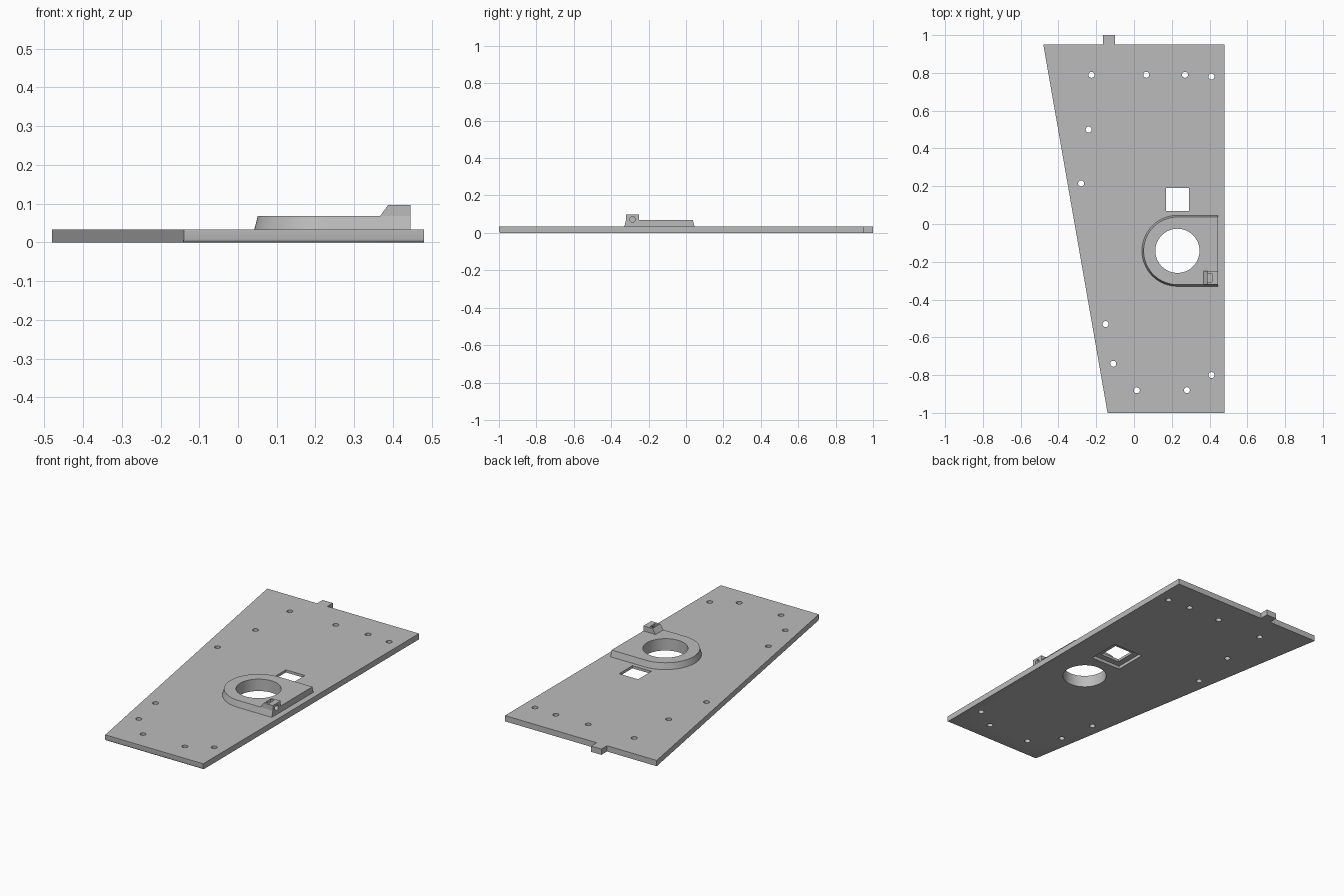
import bpy, bmesh, math
from mathutils import Matrix

default = bpy.data.objects.get("Cube")
if default:
    bpy.data.objects.remove(default, do_unlink=True)

grey = bpy.data.materials.new("plain grey")
grey.use_nodes = True
grey.diffuse_color = (0.5, 0.5, 0.5, 1)
grey.node_tree.nodes["Principled BSDF"].inputs["Base Color"].default_value = grey.diffuse_color

PLATE_TOP, BOSS_TOP, LATCH_TOP = 0.033, 0.068, 0.097
BORE = (0.23, -0.142)


def make_object(name, bm):
    bmesh.ops.recalc_face_normals(bm, faces=bm.faces)
    mesh = bpy.data.meshes.new(name)
    bm.to_mesh(mesh)
    bm.free()
    mesh.materials.append(grey)
    obj = bpy.data.objects.new(name, mesh)
    bpy.context.collection.objects.link(obj)
    return obj


def loft(bm, lower, upper):
    """Closed solid between two matching rings of points."""
    a = [bm.verts.new(p) for p in lower]
    b = [bm.verts.new(p) for p in upper]
    bm.faces.new(a)
    bm.faces.new(b)
    for i in range(len(a)):
        j = (i + 1) % len(a)
        bm.faces.new((a[i], a[j], b[j], b[i]))


def prism(bm, outline, z0, z1):
    loft(bm, [(x, y, z0) for x, y in outline], [(x, y, z1) for x, y in outline])


def box(bm, x0, x1, y0, y1, z0, z1):
    prism(bm, [(x0, y0), (x1, y0), (x1, y1), (x0, y1)], z0, z1)


def cylinder(bm, centre, radius, depth, sides, turn=None):
    matrix = Matrix.Translation(centre) @ (turn or Matrix())
    bmesh.ops.create_cone(bm, cap_ends=True, segments=sides, radius1=radius,
                          radius2=radius, depth=depth, matrix=matrix)


def cut(obj, cutter):
    """Apply a boolean difference, then discard the cutter."""
    cutter.hide_render = True
    mod = obj.modifiers.new("cut", "BOOLEAN")
    mod.operation, mod.solver, mod.object = "DIFFERENCE", "EXACT", cutter
    bpy.context.view_layer.update()
    graph = bpy.context.evaluated_depsgraph_get()
    mesh = bpy.data.meshes.new_from_object(obj.evaluated_get(graph))
    obj.modifiers.clear()
    obj.data = mesh
    bpy.data.objects.remove(cutter, do_unlink=True)


# Tapered plate with the rear tab in its outline
bm = bmesh.new()
prism(bm, [(-0.14, -1), (0.48, -1), (0.48, 0.95), (-0.1, 0.95), (-0.1, 1),
           (-0.165, 1), (-0.165, 0.95), (-0.48, 0.95)], 0, PLATE_TOP)
front_edge = [e for e in bm.edges
              if all(v.co.y < -0.99 and v.co.z < 0.01 for v in e.verts)]
bmesh.ops.bevel(bm, geom=front_edge, offset=0.008, segments=3,
                profile=0.5, affect="EDGES")
plate = make_object("base_plate", bm)

# Screw holes and main bore
bm = bmesh.new()
holes = [(-0.225, 0.79), (0.065, 0.79), (0.27, 0.79), (0.41, 0.78),
         (-0.24, 0.5), (-0.28, 0.215), (-0.15, -0.53), (-0.11, -0.74),
         (0.015, -0.88), (0.28, -0.88), (0.41, -0.8)]
for x, y in holes:
    cylinder(bm, (x, y, 0), 0.016, 0.2, 24)
cylinder(bm, (*BORE, 0), 0.117, 0.2, 64)
cut(plate, make_object("hole_cutter", bm))

# Square window with a wider recess underneath
bm = bmesh.new()
box(bm, 0.17, 0.29, 0.07, 0.19, -0.1, 0.1)
cut(plate, make_object("window_cutter", bm))
bm = bmesh.new()
box(bm, 0.135, 0.325, 0.035, 0.225, -0.1, 0.018)
cut(plate, make_object("recess_cutter", bm))


# Raised D-shaped boss with drafted sides
def d_ring(radius, z):
    arc = [math.pi / 2 + math.pi * i / 40 for i in range(41)]
    ring = [(BORE[0] + radius * math.cos(a), BORE[1] + radius * math.sin(a), z)
            for a in arc]
    return ring + [(0.445, BORE[1] - radius, z), (0.445, BORE[1] + radius, z)]


bm = bmesh.new()
loft(bm, d_ring(0.188, PLATE_TOP), d_ring(0.179, BOSS_TOP))
boss = make_object("bore_boss", bm)
bm = bmesh.new()
cylinder(bm, (*BORE, 0), 0.117, 0.3, 64)
cut(boss, make_object("bore_cutter", bm))

# Small lug with one sloped side
bm = bmesh.new()
side = [(0.367, BOSS_TOP), (0.445, BOSS_TOP), (0.445, LATCH_TOP), (0.388, LATCH_TOP)]
loft(bm, [(x, -0.321, z) for x, z in side], [(x, -0.25, z) for x, z in side])
lug = make_object("lug", bm)

# Slot from above and cross hole through the lug and boss
for part in (boss, lug):
    bm = bmesh.new()
    box(bm, 0.388, 0.412, -0.308, -0.262, 0.052, 0.2)
    cut(part, make_object("slot_cutter", bm))
    bm = bmesh.new()
    cylinder(bm, (0.435, -0.286, 0.072), 0.015, 0.07, 24,
             Matrix.Rotation(math.pi / 2, 4, "Y"))
    cut(part, make_object("cross_hole_cutter", bm))

# Smooth the round walls, keep hard edges crisp
bpy.ops.object.select_all(action="DESELECT")
for part in (plate, boss, lug):
    part.select_set(True)
bpy.context.view_layer.objects.active = plate
bpy.ops.object.shade_smooth_by_angle(angle=math.radians(32))
